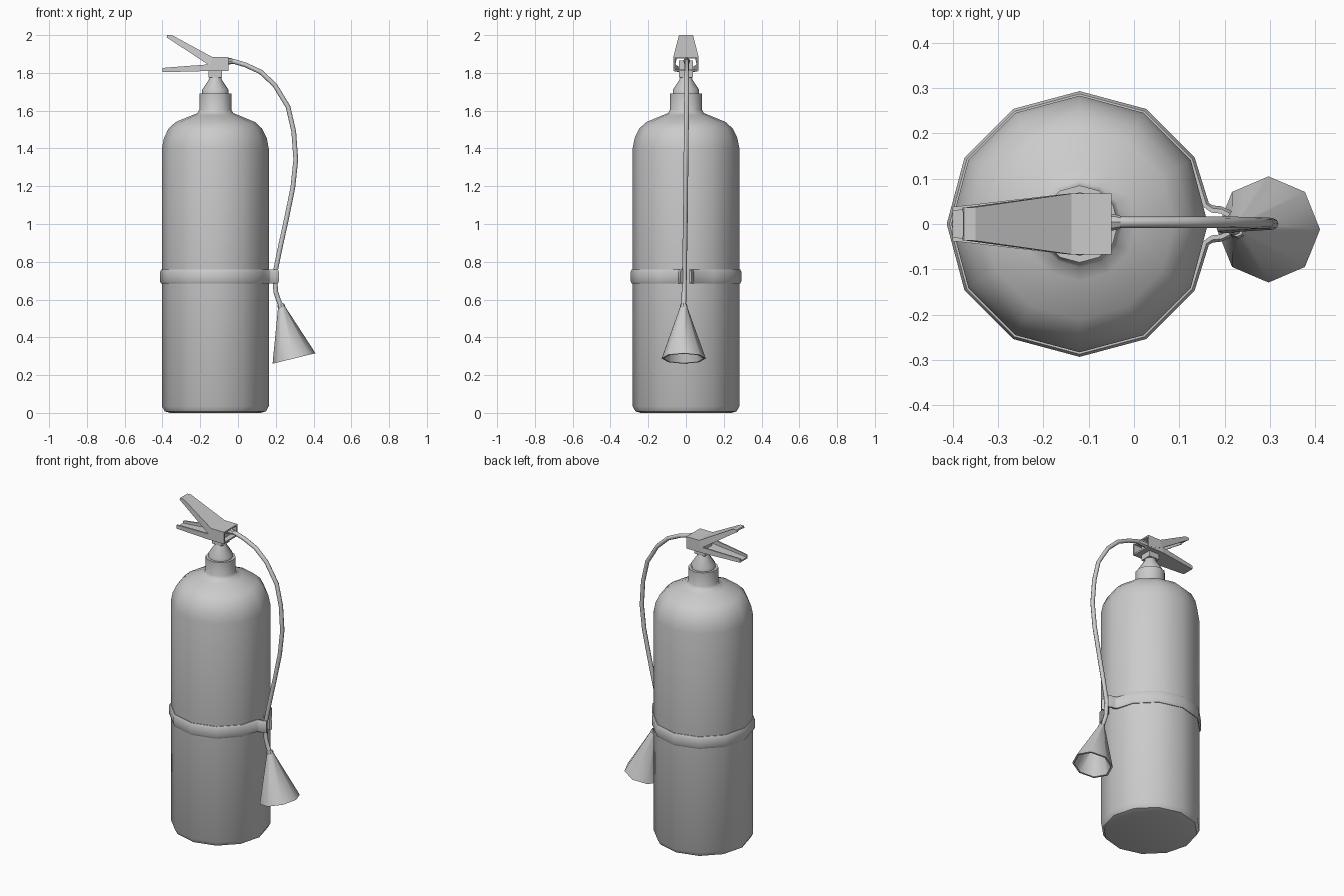
import bpy
from math import sin, cos, pi, radians
from mathutils import Vector

cube = bpy.data.objects.get("Cube")
if cube:
    bpy.data.objects.remove(cube, do_unlink=True)

grey = bpy.data.materials.new("plain grey")
grey.use_nodes = True
grey.diffuse_color = (0.6, 0.6, 0.6, 1)
grey.node_tree.nodes["Principled BSDF"].inputs["Base Color"].default_value = (0.6, 0.6, 0.6, 1)

AXIS = -0.12  # x of the tank's centre line


def loft(name, rings, smooth=40, close_ends=True):
    """Skin a list of equal-length closed rings."""
    n = len(rings[0])
    verts = [p for ring in rings for p in ring]
    faces = [(r * n + i, r * n + (i + 1) % n, (r + 1) * n + (i + 1) % n, (r + 1) * n + i)
             for r in range(len(rings) - 1) for i in range(n)]
    if close_ends:
        faces += [tuple(range(n))[::-1], tuple(range(len(verts) - n, len(verts)))]
    mesh = bpy.data.meshes.new(name)
    mesh.from_pydata(verts, [], faces)
    mesh.materials.append(grey)
    ob = bpy.data.objects.new(name, mesh)
    bpy.context.collection.objects.link(ob)
    bpy.ops.object.select_all(action="DESELECT")
    ob.select_set(True)
    bpy.context.view_layer.objects.active = ob
    bpy.ops.object.mode_set(mode="EDIT")
    bpy.ops.mesh.select_all(action="SELECT")
    bpy.ops.mesh.normals_make_consistent(inside=False)
    bpy.ops.object.mode_set(mode="OBJECT")
    if smooth:
        bpy.ops.object.shade_smooth_by_angle(angle=radians(smooth))
    return ob


def turned(name, profile, sides=12, base=(AXIS, 0, 0), axis=(0, 0, 1), smooth=40):
    """Revolve (radius, distance) pairs about an axis."""
    d = Vector(axis).normalized()
    v = Vector((0, 1, 0))
    u = v.cross(d)
    rings = [[Vector(base) + d * h + (u * cos(a) + v * sin(a)) * r
              for a in (2 * pi * i / sides for i in range(sides))] for r, h in profile]
    return loft(name, rings, smooth)


def tube(name, points, radius, sides=8):
    """Sweep a round section along a path lying near the xz plane."""
    pts = [Vector(p) for p in points]
    rings = []
    for i, p in enumerate(pts):
        t = (pts[min(i + 1, len(pts) - 1)] - pts[max(i - 1, 0)]).normalized()
        u = Vector((0, 1, 0)).cross(t).normalized()
        v = t.cross(u)
        rings.append([p + (u * cos(a) + v * sin(a)) * radius
                      for a in (2 * pi * k / sides for k in range(sides))])
    return loft(name, rings, 50)


def channel(name, sections, t=0.009):
    """U-shaped sheet metal; sections give (edge x, edge z, web x, web z, half width)."""
    rings = []
    for ex, ez, wx, wz, w in sections:
        edge, web = Vector((ex, 0, ez)), Vector((wx, 0, wz))
        inner = web + (edge - web).normalized() * t
        outline = [(edge, -w), (web, -w), (web, w), (edge, w),
                   (edge, w - t), (inner, w - t), (inner, t - w), (edge, t - w)]
        rings.append([p + Vector((0, y, 0)) for p, y in outline])
    return loft(name, rings, 0)


# Tank with rounded shoulder and neck
turned("tank", [(0.24, 0), (0.268, 0.008), (0.283, 0.035), (0.283, 1.4), (0.272, 1.455),
                (0.248, 1.505), (0.21, 1.54), (0.125, 1.575), (0.095, 1.587), (0.085, 1.605),
                (0.085, 1.69), (0.06, 1.69)])
turned("neck_cone", [(0.07, 1.68), (0.07, 1.71), (0.034, 1.765), (0.03, 1.785)])

# Valve block, squeeze lever and carrying handle
loft("valve_block", [[(x, y, z) for x, y in ((-0.155, -0.036), (-0.085, -0.036),
                                              (-0.085, 0.036), (-0.155, 0.036))]
                     for z in (1.776, 1.865)], 0)
channel("squeeze_lever", [(-0.05, 1.81, -0.05, 1.885, 0.067), (-0.145, 1.835, -0.138, 1.885, 0.067),
                          (-0.368, 1.982, -0.35, 2.0, 0.037), (-0.378, 1.988, -0.375, 2.0, 0.036)])
channel("carrying_handle", [(-0.052, 1.845, -0.052, 1.81, 0.066), (-0.155, 1.845, -0.155, 1.81, 0.066),
                            (-0.38, 1.828, -0.38, 1.804, 0.04), (-0.4, 1.825, -0.4, 1.804, 0.038)])

# Hose with its end fittings
turned("valve_outlet", [(0.018, 0), (0.018, 0.045), (0.014, 0.06)], 8,
       (-0.09, 0.004, 1.862), (1, 0, 0))
tube("hose", [(-0.06, 0.004, 1.862), (-0.02, 0.004, 1.86), (0.04, 0.004, 1.842), (0.12, 0.004, 1.805),
              (0.195, 0.004, 1.735), (0.265, 0.003, 1.62), (0.295, 0.002, 1.49), (0.306, 0, 1.34),
              (0.29, -0.001, 1.19), (0.255, -0.003, 1.02), (0.218, -0.006, 0.85),
              (0.194, -0.008, 0.73), (0.2, -0.01, 0.64), (0.215, -0.011, 0.595),
              (0.232, -0.012, 0.555)], 0.0125)

# Discharge horn, hollow at the mouth
horn_top, horn_axis = (0.229, -0.012, 0.565), (0.237, 0, -0.97)
turned("horn_collar", [(0.016, -0.012), (0.02, 0), (0.02, 0.015), (0.016, 0.02)], 8, horn_top, horn_axis)
turned("horn", [(0.02, 0.008), (0.117, 0.285), (0.106, 0.285), (0.014, 0.03)], 8,
       horn_top, horn_axis, 50)

# Strap around the tank, its ends reaching out to clip the hose
arc = [(AXIS + 0.283 * cos(a), 0.283 * sin(a), cos(a), sin(a))
       for a in (pi * k / 6 for k in range(1, 12))]
tip = [(0.21, 0.02, 0.6, 0.8), (0.192, 0.029, 0.2, 0.98),
       (0.172, 0.031, 0.2, 0.98), (0.156, 0.042, 0.9, 0.43)]
path = tip + arc + [(x, -y, nx, -ny) for x, y, nx, ny in reversed(tip)]
section = [(-0.006, -0.037), (0.004, -0.037), (0.01, -0.025), (0.01, 0.025),
           (0.004, 0.037), (-0.006, 0.037)]
loft("strap", [[(x + nx * o, y + ny * o, 0.722 + h) for o, h in section]
               for x, y, nx, ny in path], 50)
